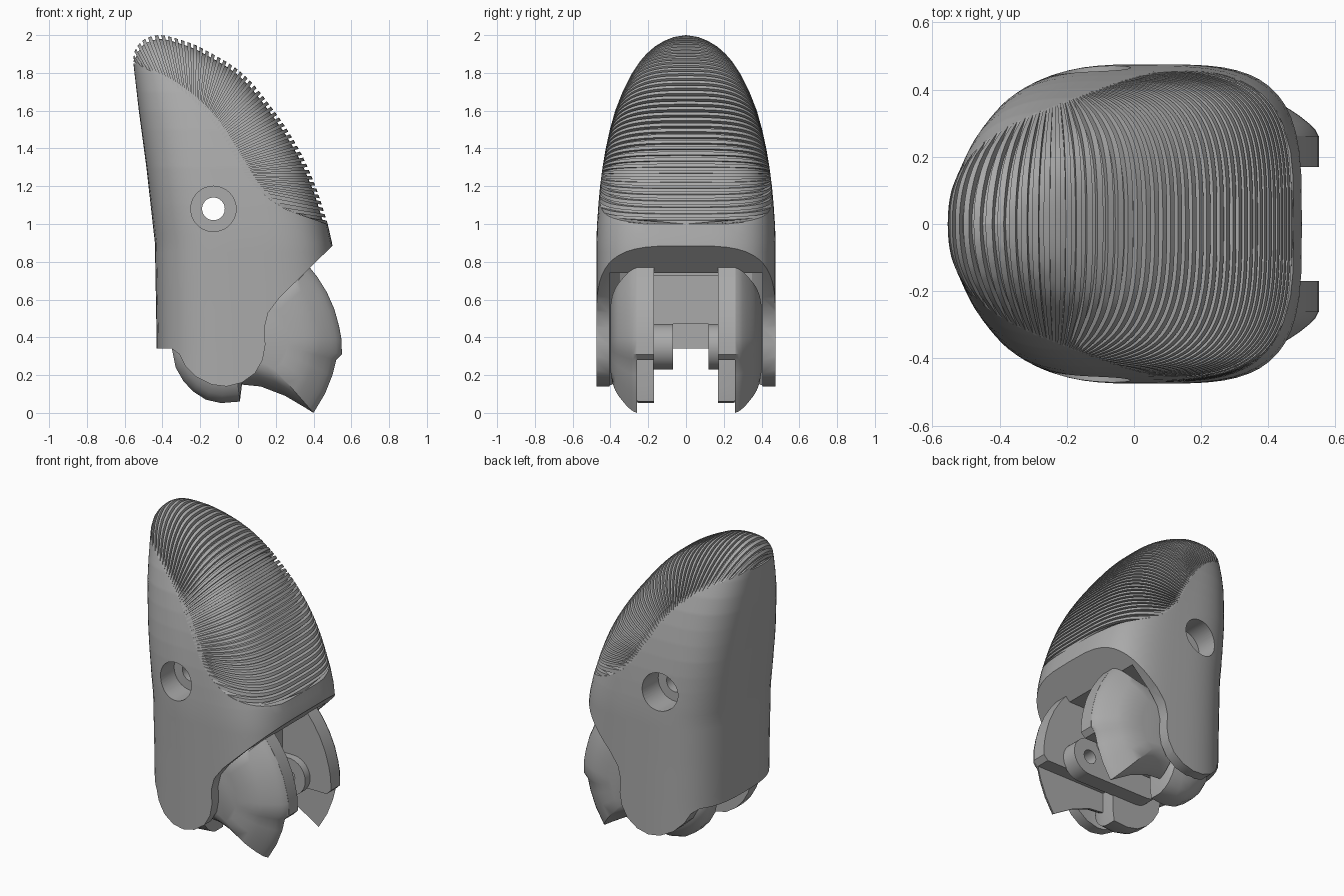
import bpy, bmesh, math
from mathutils import Vector

if "Cube" in bpy.data.objects:
    bpy.data.objects.remove(bpy.data.objects["Cube"])

grey = bpy.data.materials.new("plain grey")
grey.use_nodes = True
grey.diffuse_color = (0.4, 0.4, 0.4, 1)
grey.node_tree.nodes["Principled BSDF"].inputs["Base Color"].default_value = (0.4, 0.4, 0.4, 1)


def lookup(keys, k):
    """Linear value from sorted (key, value) pairs."""
    if k <= keys[0][0]:
        return keys[0][1]
    for (a, va), (b, vb) in zip(keys, keys[1:]):
        if k <= b:
            return va + (vb - va) * (k - a) / max(b - a, 1e-9)
    return keys[-1][1]


def smooth_curve(pts, ts, t):
    """Point on a smooth curve through pts at parameters ts."""
    def slope(i):
        a, b = max(i - 1, 0), min(i + 1, len(pts) - 1)
        return (pts[b] - pts[a]) / (ts[b] - ts[a])
    i = 0
    while i < len(ts) - 2 and t > ts[i + 1]:
        i += 1
    h = ts[i + 1] - ts[i]
    u = (t - ts[i]) / h
    return (pts[i] * (1 + 2 * u) * (1 - u) ** 2 + slope(i) * h * u * (1 - u) ** 2
            + pts[i + 1] * u * u * (3 - 2 * u) - slope(i + 1) * h * u * u * (1 - u))


def loft(name, rows, closed=True):
    """Skin a list of equal point rows; closed rows are capped into a solid."""
    bm = bmesh.new()
    vs = [[bm.verts.new(p) for p in row] for row in rows]
    n = len(rows[0])
    for r, q in zip(vs, vs[1:]):
        for i in range(n if closed else n - 1):
            j = (i + 1) % n
            bm.faces.new((r[i], r[j], q[j], q[i]))
    if closed:
        bm.faces.new(vs[0])
        bm.faces.new(vs[-1])
    bmesh.ops.remove_doubles(bm, verts=bm.verts, dist=1e-5)
    bmesh.ops.dissolve_degenerate(bm, edges=bm.edges, dist=1e-6)
    bmesh.ops.recalc_face_normals(bm, faces=bm.faces)
    mesh = bpy.data.meshes.new(name)
    bm.to_mesh(mesh)
    bm.free()
    mesh.materials.append(grey)
    ob = bpy.data.objects.new(name, mesh)
    bpy.context.collection.objects.link(ob)
    return ob


def prism(name, outline, y0, y1):
    return loft(name, [[(x, y, z) for x, z in outline] for y in (y0, y1)])


def circle(cx, cz, r, start=0, sweep=360, n=40):
    return [(cx + r * math.cos(math.radians(start + sweep * i / n)),
             cz + r * math.sin(math.radians(start + sweep * i / n))) for i in range(n)]


def activate(ob):
    bpy.ops.object.select_all(action='DESELECT')
    ob.select_set(True)
    bpy.context.view_layer.objects.active = ob


def cut(ob, cutter):
    activate(ob)
    m = ob.modifiers.new("cut", 'BOOLEAN')
    m.operation, m.solver, m.object = 'DIFFERENCE', 'EXACT', cutter
    bpy.ops.object.modifier_apply(modifier=m.name)
    bpy.data.objects.remove(cutter)


def finish(ob, angle=30):
    activate(ob)
    bpy.ops.object.shade_smooth_by_angle(angle=math.radians(angle))


# Side outline of the ribbed pad (front, over the tip, to the back)
crest = [Vector(p) for p in [(.475, 1), (.41, 1.2), (.32, 1.4), (.19, 1.6), (.02, 1.8), (-.2, 1.935),
                             (-.32, 1.98), (-.42, 2), (-.5, 1.975), (-.545, 1.92), (-.555, 1.86)]]
lengths = [0]
for a, b in zip(crest, crest[1:]):
    lengths.append(lengths[-1] + (b - a).length)
crest_t = [l / lengths[-1] for l in lengths]

# Lower border of the pad on the sides
border = [Vector(p) for p in [(.475, 1), (.25, 1.08), (.1, 1.19), (0, 1.33), (-.11, 1.51),
                              (-.22, 1.64), (-.36, 1.75), (-.555, 1.86)]]
border_t = [0, .03, .08, .28, .5, .73, .88, 1]

STEPS = 300
crest_line = [smooth_curve(crest, crest_t, i / STEPS) for i in range(STEPS + 1)]
border_line = [smooth_curve(border, border_t, i / STEPS) for i in range(STEPS + 1)]
peak = max(range(STEPS + 1), key=lambda i: crest_line[i].y)

# Horizontal limits and half width of the body at each height
right_edge = [(0, .54), (.6, .53), (.89, .5)] + [(p.y, p.x) for p in crest_line[:peak + 1]]
left_edge = [(0, -.43), (.34, -.43), (.9, -.44), (1.3, -.485), (1.6, -.525)] + \
            [(p.y, p.x) for p in reversed(crest_line[peak:])]
half_width = [(0, .475), (.9, .475), (1, .471), (1.1, .464), (1.2, .455), (1.3, .442), (1.4, .425),
              (1.5, .403), (1.6, .375), (1.7, .336), (1.8, .285), (1.86, .245), (1.9, .21),
              (1.94, .165), (1.97, .115), (1.99, .065), (2, 0)]
border_x = [(p.y, p.x) for p in border_line]


def width(x, z):
    lo, hi = lookup(left_edge, z), lookup(right_edge, z)
    u = max(-1, min(1, 2 * (x - lo) / max(hi - lo, 1e-6) - 1))
    n = (3 if u < 0 else 3.5) - max(0, z - 1.3)
    return lookup(half_width, z) * max(0, 1 - abs(u) ** n) ** (1 / n)


# Body shell: horizontal slices that stop at the pad border
heights = [.05 + .05 * i for i in range(19)] + [1 + .01 * i for i in range(86)]
slices = []
for z in heights:
    lo, hi = lookup(left_edge, z), lookup(right_edge, z)
    if z > 1:
        hi = min(hi, lookup(border_x, z))
    half = []
    for i in range(33):
        x = lo + (hi - lo) * (1 - math.cos(math.pi * i / 32)) / 2
        half.append((x, width(x, z), z))
    slices.append(half + [(x, -y, z) for x, y, z in reversed(half)])
body = loft("fingertip_body", slices)

# Scalloped lower edge and slanted front opening
trim = [(-.8, .34), (-.35, .34), (-.31, .31), (-.28, .25), (-.22, .19), (-.14, .15), (-.06, .14),
        (.02, .16), (.09, .21), (.13, .28), (.145, .36), (.14, .45), (.16, .53), (.22, .61),
        (.5, .885), (.8, 1.18), (.8, -.2), (-.8, -.2)]
cut(body, prism("trim_cutter", trim, -.7, .7))

# Inner cavity for the hinge
plan = [(-.36, .2), (-.25, .35), (-.1, .405), (.8, .405)]
plan += [(x, -y) for x, y in reversed(plan)]
cut(body, loft("cavity_cutter", [[(x, y, z) for x, y in plan] for z in (-.2, .74)]))

# Cross hole with a wide recess on each side
cut(body, prism("bore_cutter", circle(-.13, 1.08, .06), -.8, .8))
for side in (-1, 1):
    cut(body, prism("recess_cutter", circle(-.13, 1.08, .12), side * .3, side * .8))
finish(body)

# Ribbed pad: fanned arches alternating between ridge and groove
RIBS, ARC = 46, 26


def arch(t, depth):
    p, q = smooth_curve(crest, crest_t, t), smooth_curve(border, border_t, t)
    span = p - q
    depth = min(depth, span.length * .3)
    inward = span.normalized() * depth if span.length > 1e-6 else Vector((0, 0))
    half = []
    for i in range(ARC + 1):
        s = 1 - (1 - i / ARC) ** 3
        c = q + span * s
        y = max(0, width(c.x, c.y) - depth * min(1, 3 * s)) if i < ARC else 0
        c = c - inward * s
        half.append((c.x, y, c.y))
    return half + [(x, -y, z) for x, y, z in reversed(half[:-1])]


rows = []
for i in range(RIBS):
    a, m, b = i / RIBS, (i + .55) / RIBS, (i + 1) / RIBS
    rows += [arch(a, 0), arch(m, 0), arch(m, .022), arch(b, .022)]
rows.append(arch(1, 0))
finish(loft("ribbed_pad", rows, closed=False))

# Side claws, heels and hinge lugs
claw_top = [(.38, .77), (.42, .72), (.47, .64), (.51, .55), (.535, .46), (.548, .39), (.55, .31), (.52, .28)]
claw_tip = [(.5, .2), (.46, .1), (.4, 0), (.36, .025), (.25, .09), (.12, .14), (.02, .15), (0, .7), (.2, .73)]
claw_inner = claw_top + [(0, .28), (0, .7), (.2, .73)]
heel = [(-.35, .34), (-.33, .24), (-.29, .17), (-.24, .115), (-.17, .07), (-.09, .052), (.01, .06),
        (.02, .14), (.02, .45), (-.3, .45)]
rounding = [(.26, 1), (.28, .98), (.3, .94), (.32, .89), (.34, .83), (.36, .765), (.375, .7),
            (.39, .6), (.4, .45)]


def rounded_shell(name, outline, side, layers, centre):
    cx, cz = centre
    return loft(name, [[(cx + (x - cx) * f, side * y, cz + (z - cz) * f) for x, z in outline]
                       for y, f in layers])


for side, word in ((1, "left"), (-1, "right")):
    finish(rounded_shell(word + "_claw", claw_top + claw_tip, side, rounding, (.05, .4)), 35)
    finish(prism(word + "_claw_lip", claw_inner, side * .17, side * .262), 35)
    finish(rounded_shell(word + "_heel", heel, side, [(.17, 1), (.25, 1), (.29, .95), (.32, .88),
                                                     (.35, .75), (.365, .6)], (-.03, .4)), 35)
    stadium = circle(.28, .35, .12, -90, 180, 20) + [(.28, .47)] + \
        circle(-.15, .35, .12, 90, 180, 20) + [(-.15, .23)]
    lug = prism(word + "_hinge_lug", stadium, side * (.12 if side > 0 else .07), side * .175)
    cut(lug, prism("pin_cutter", circle(.28, .35, .045, n=24), -.5, .5))
    finish(lug)

# Crosspiece between the claws
prism("hinge_crosspiece", [(-.1, .47), (.2, .47), (.2, .73), (-.1, .73)], -.175, .175)
